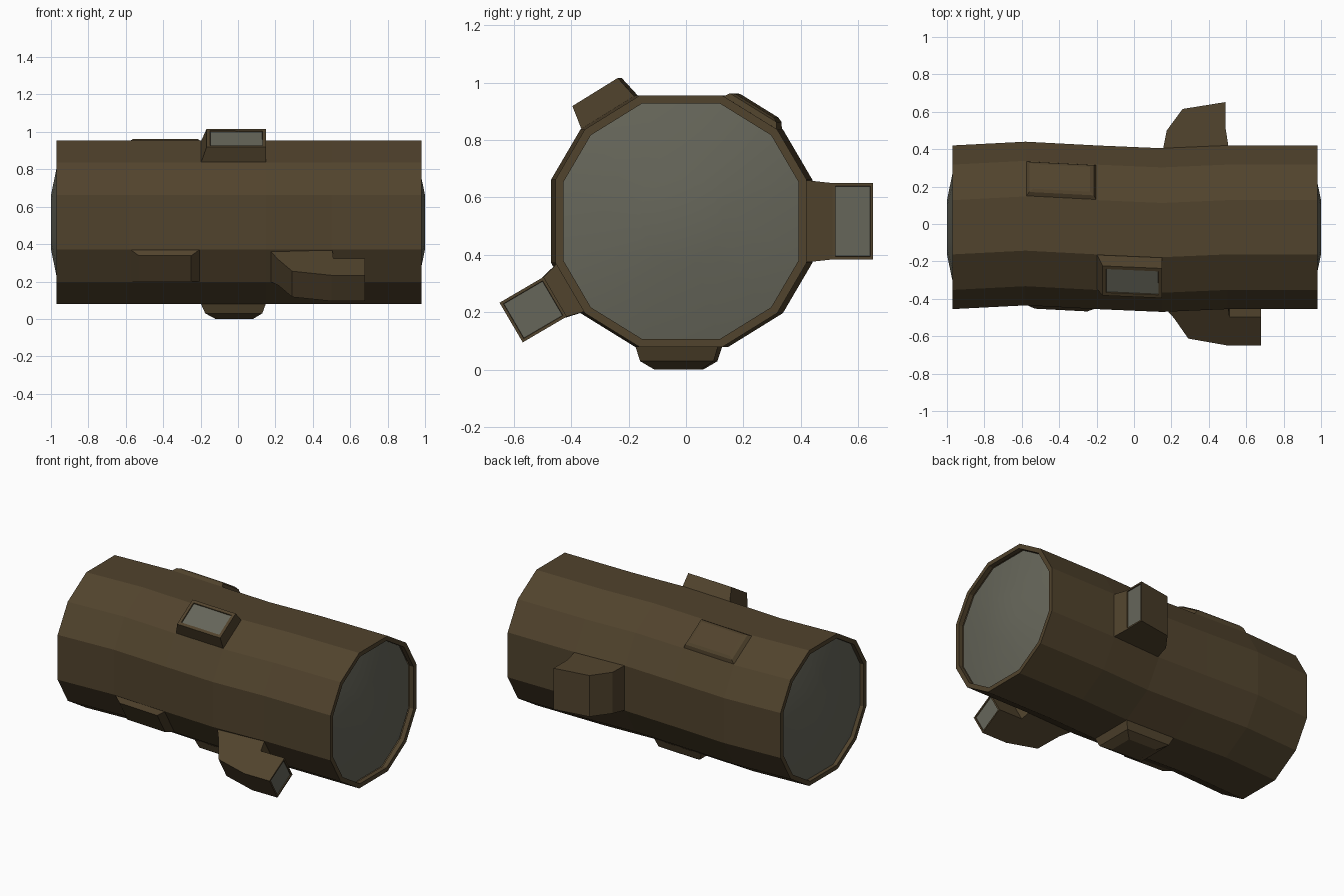
import bpy, bmesh
from mathutils import Vector

cube = bpy.data.objects.get("Cube")
if cube:
    bpy.data.objects.remove(cube, do_unlink=True)


def material(name, color):
    m = bpy.data.materials.new(name)
    m.use_nodes = True
    m.diffuse_color = color
    m.node_tree.nodes["Principled BSDF"].inputs["Base Color"].default_value = color
    return m


BARK = material("brown bark", (0.082, 0.056, 0.026, 1))
WOOD = material("grey cut wood", (0.133, 0.133, 0.102, 1))

# Twelve-sided log section in (y, z), around the log axis
quarter = [(0.4375, 0.145), (0.335, 0.32), (0.145, 0.4375)]
upper = quarter + [(-y, z) for y, z in reversed(quarter)]
SECTION = [Vector(p) for p in upper + [(-y, -z) for y, z in upper]]
CENTER = Vector((-0.0175, 0.517))
# Section facets that carry knots and branches
BACK, UPPER_BACK, UPPER_FRONT, LOWER_FRONT, BOTTOM = 11, 1, 3, 6, 8
# Stations along the log: x and sideways bend
STATIONS = [(-0.97, 0), (-0.58, 0.02), (-0.2, 0), (0.15, -0.015), (0.5, 0), (0.98, 0)]


def bend(x):
    for (xa, ya), (xb, yb) in zip(STATIONS, STATIONS[1:]):
        if xa <= x <= xb:
            return ya + (yb - ya) * (x - xa) / (xb - xa)
    return 0


def facet_point(i, x, w, out):
    """Point on section facet i: along the log, across the facet, outward."""
    a, b = SECTION[i], SECTION[(i + 1) % len(SECTION)]
    t = (b - a).normalized()
    p = CENTER + (a + b) / 2 + t * w + Vector((t.y, -t.x)) * out
    return Vector((x, p.x, p.y))


def log_ring(bm, x, scale=1.0):
    pts = [CENTER + p * scale for p in SECTION]
    return [bm.verts.new((x, p.x + bend(x), p.y)) for p in pts]


def bridge(bm, a, b):
    n = len(a)
    return [bm.faces.new((a[i], a[(i + 1) % n], b[(i + 1) % n], b[i])) for i in range(n)]


def finish(name, bm, mats):
    bmesh.ops.recalc_face_normals(bm, faces=bm.faces[:])
    me = bpy.data.meshes.new(name)
    bm.to_mesh(me)
    bm.free()
    for m in mats:
        me.materials.append(m)
    ob = bpy.data.objects.new(name, me)
    bpy.context.collection.objects.link(ob)
    return ob


def cut_face(bm, face, rim):
    """Leave a bark rim and sink the cut wood slightly."""
    bm.normal_update()
    bmesh.ops.inset_region(bm, faces=[face], thickness=rim, depth=0)
    bmesh.ops.inset_region(bm, faces=[face], thickness=0.002, depth=-0.006)
    face.material_index = 1


# Log body with bark lips turned in at both ends
bm = bmesh.new()
rings = [log_ring(bm, -0.94, 0.937), log_ring(bm, -0.97, 0.937)]
rings += [log_ring(bm, x) for x, _ in STATIONS]
rings += [log_ring(bm, 0.98, 0.937), log_ring(bm, 0.95, 0.937)]
for a, b in zip(rings, rings[1:]):
    bridge(bm, a, b)
finish("log_bark", bm, [BARK])

# Domed cut wood at each end
for name, side in (("left_cut_end", 1), ("right_cut_end", -1)):
    bm = bmesh.new()
    rim = log_ring(bm, side * 0.945, 0.937)
    crown = log_ring(bm, side * 1.0, 0.33)
    bridge(bm, rim, crown)
    bm.faces.new(crown)
    ob = finish(name, bm, [WOOD])
    # Make the open dome face outward along the log
    if ob.data.polygons[-1].normal.x * side < 0:
        ob.data.flip_normals()
    ob.data.shade_smooth()


def knot(name, facet, levels, cut=False):
    """Raised patch; levels are (x start, x end, half width, height)."""
    bm = bmesh.new()
    rings = []
    for x0, x1, w, out in levels:
        corners = ((x0, -w), (x1, -w), (x1, w), (x0, w))
        rings.append([bm.verts.new(facet_point(facet, x, v, out) + Vector((0, bend(x), 0)))
                      for x, v in corners])
    for a, b in zip(rings, rings[1:]):
        bridge(bm, a, b)
    bm.faces.new(rings[0])
    top = bm.faces.new(rings[-1])
    bmesh.ops.recalc_face_normals(bm, faces=bm.faces[:])
    if cut:
        cut_face(bm, top, 0.027)
    finish(name, bm, [BARK, WOOD])


def branch(name, facet, base_w, tip_w, outline):
    """Bent stub: side outline of (x, height), widest where it meets the log."""
    bm = bmesh.new()
    sides = []
    for s in (-1, 1):
        sides.append([bm.verts.new(facet_point(facet, x, s * (base_w if h <= 0 else tip_w), h))
                      for x, h in outline])
    walls = bridge(bm, *sides)
    for s in sides:
        bm.faces.new(s)
    bmesh.ops.recalc_face_normals(bm, faces=bm.faces[:])
    # The cut end is the wall facing along +x, above the base
    bm.normal_update()
    end = max((f for f in walls if f.calc_center_median().x > 0.4), key=lambda f: f.normal.x)
    cut_face(bm, end, 0.014)
    finish(name, bm, [BARK, WOOD])


# Branch stubs
branch("back_branch", BACK, 0.145, 0.133,
       [(0.155, -0.02), (0.175, 0.08), (0.26, 0.195), (0.49, 0.232), (0.49, 0.09), (0.507, -0.02)])
branch("front_branch", LOWER_FRONT, 0.101, 0.08,
       [(0.155, -0.02), (0.215, 0.07), (0.29, 0.195), (0.5, 0.238),
        (0.68, 0.238), (0.68, 0.06), (0.51, 0.06), (0.503, -0.02)])

# Cut stub and closed knots
knot("top_stub", UPPER_FRONT, [(-0.2, 0.15, 0.11, -0.01), (-0.168, 0.15, 0.093, 0.084)], cut=True)
knot("back_knot", UPPER_BACK, [(-0.58, -0.2, 0.111, -0.005), (-0.56, -0.215, 0.095, 0.02),
                               (-0.54, -0.235, 0.078, 0.028)])
knot("front_knot", LOWER_FRONT, [(-0.58, -0.2, 0.101, -0.005), (-0.53, -0.25, 0.08, 0.03)])
knot("bottom_knot", BOTTOM, [(-0.2, 0.15, 0.145, -0.005), (-0.175, 0.13, 0.128, 0.05),
                             (-0.12, 0.08, 0.08, 0.0795)])
